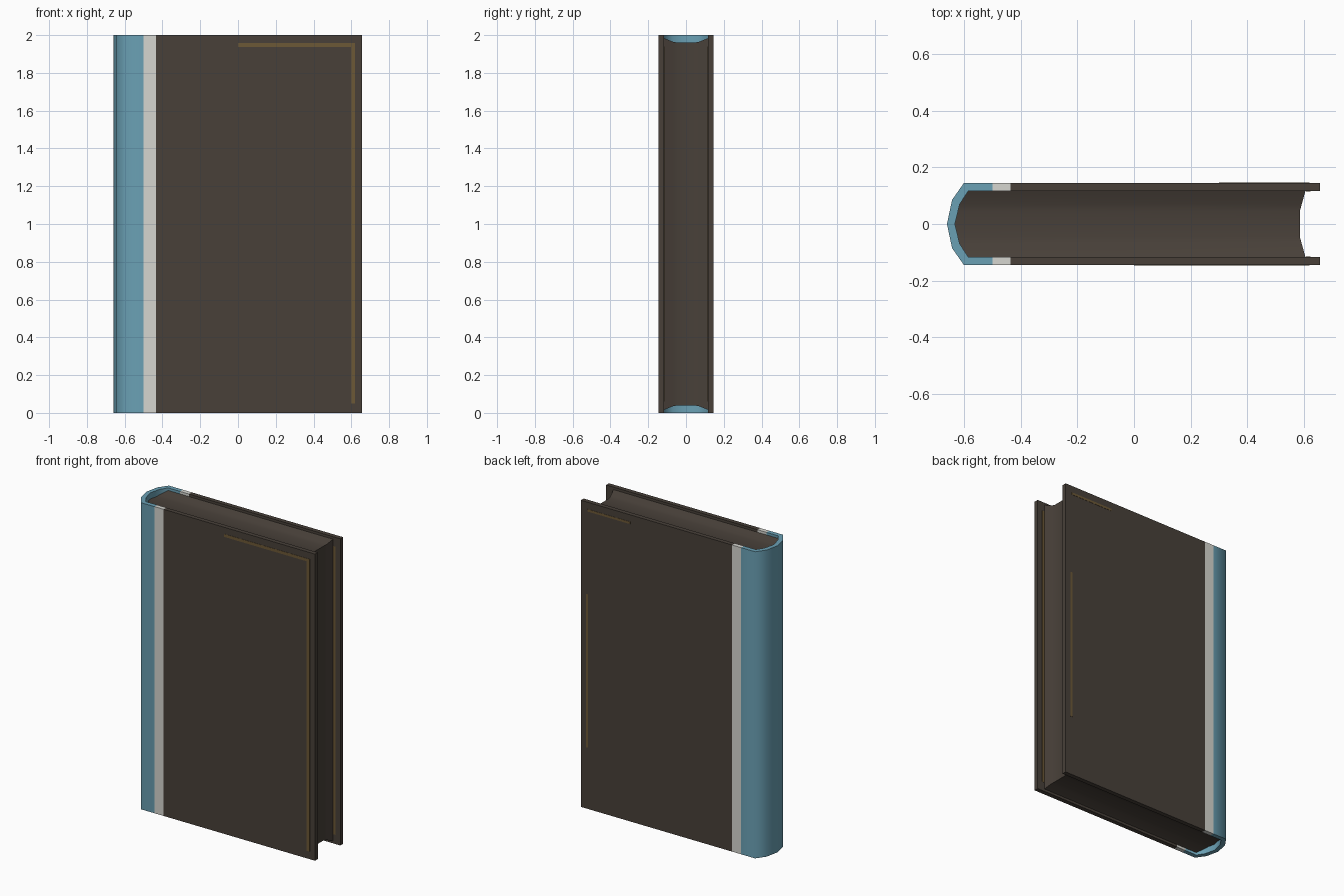
import bpy, bmesh

if "Cube" in bpy.data.objects:
    bpy.data.objects.remove(bpy.data.objects["Cube"])

H = 2.0


def material(name, srgb):
    m = bpy.data.materials.new(name)
    lin = [(c / 255 / 12.92) if c < 10 else ((c / 255 + 0.055) / 1.055) ** 2.4 for c in srgb]
    m.diffuse_color = (*lin, 1)
    m.use_nodes = True
    m.node_tree.nodes["Principled BSDF"].inputs["Base Color"].default_value = m.diffuse_color
    return m


BLUE = material("spine blue", (106, 160, 180))
WHITE = material("band white", (214, 214, 208))
BROWN = material("dark brown", (72, 64, 57))
GOLD = material("worn gold", (108, 88, 54))


def finish(name, bm, mats, smooth=False):
    bmesh.ops.recalc_face_normals(bm, faces=bm.faces)
    me = bpy.data.meshes.new(name)
    bm.to_mesh(me)
    bm.free()
    ob = bpy.data.objects.new(name, me)
    bpy.context.collection.objects.link(ob)
    for m in mats:
        me.materials.append(m)
    if smooth:
        bpy.ops.object.select_all(action='DESELECT')
        ob.select_set(True)
        bpy.context.view_layer.objects.active = ob
        bpy.ops.object.shade_smooth_by_angle(angle=1.05)
    return ob


# Cover: one U-shaped cross-section, boards joined by a faceted round spine
outer = [(0.657, -0.145), (-0.435, -0.145), (-0.50, -0.145), (-0.60, -0.145), (-0.642, -0.085), (-0.66, 0)]
inner = [(0.657, -0.116), (-0.435, -0.116), (-0.50, -0.116), (-0.585, -0.116), (-0.615, -0.07), (-0.632, 0)]
mirror = lambda pts: pts + [(x, -y) for x, y in reversed(pts[:-1])]
outer, inner = mirror(outer), mirror(inner)
bm = bmesh.new()
rings = [[bm.verts.new(p) for p in ((*o, 0), (*i, 0), (*i, H), (*o, H))]
         for o, i in zip(outer, inner)]
for k in range(len(rings) - 1):
    a, b = rings[k], rings[k + 1]
    x = (outer[k][0] + outer[k + 1][0]) / 2
    for j in range(4):
        f = bm.faces.new((a[j], a[(j + 1) % 4], b[(j + 1) % 4], b[j]))
        f.material_index = 0 if x > -0.43 else 1 if x > -0.50 else 2
for r in (rings[0], rings[-1]):
    bm.faces.new(r)
finish("cover", bm, [BROWN, WHITE, BLUE], True)

# Page block: slices across y as (y, spine x, fore-edge x, end inset), hollowed ends
half = [(-0.117, -0.586, 0.605, 0.016), (-0.07, -0.616, 0.592, 0.035), (-0.045, -0.622, 0.585, 0.04)]
slices = half + [(0, -0.632, 0.585, 0.04)] + [(-y, a, b, c) for y, a, b, c in reversed(half)]
bm = bmesh.new()
rings = [[bm.verts.new(p) for p in ((a, y, c), (b, y, c), (b, y, H - c), (a, y, H - c))]
         for y, a, b, c in slices]
for r, s in zip(rings, rings[1:]):
    for j in range(4):
        bm.faces.new((r[j], r[(j + 1) % 4], s[(j + 1) % 4], s[j]))
for r in (rings[0], rings[-1]):
    bm.faces.new(r)
finish("page_block", bm, [BROWN], True)


# Worn gold border lines as very thin plates
def plate(name, x0, x1, z0, z1, y):
    bm = bmesh.new()
    bmesh.ops.create_cube(bm, size=1)
    for v in bm.verts:
        v.co = ((x0 + x1) / 2 + v.co.x * (x1 - x0), y + v.co.y * 0.003,
                (z0 + z1) / 2 + v.co.z * (z1 - z0))
    finish(name, bm, [GOLD])


plate("front_gold_top", 0.0, 0.60, 1.938, 1.957, -0.145)
plate("front_gold_side", 0.598, 0.62, 0.05, 1.957, -0.145)
plate("back_gold_top", 0.30, 0.61, 1.94, 1.955, 0.145)
plate("back_gold_side", 0.606, 0.62, 0.4, 1.4, 0.145)
for side, y in (("front", -0.116), ("back", 0.116)):
    plate(side + "_inner_gold", 0.607, 0.622, 0.06, 1.94, y)
